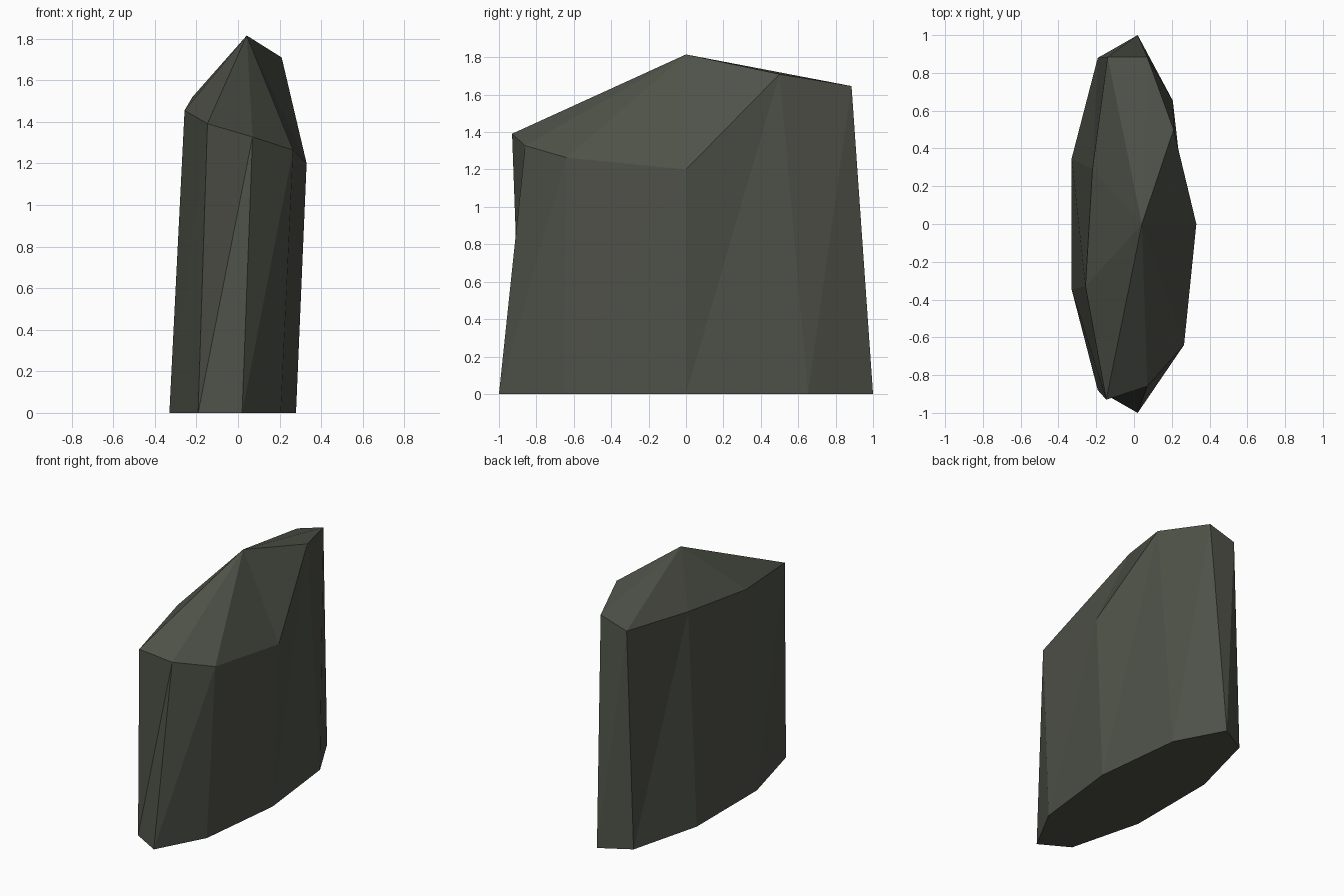
import bpy, bmesh, math

if "Cube" in bpy.data.objects:
    bpy.data.objects.remove(bpy.data.objects["Cube"])

# Single flat stone colour
stone = bpy.data.materials.new("dark_grey_green_stone")
stone.diffuse_color = (0.078, 0.085, 0.066, 1)
stone.use_nodes = True
stone.node_tree.nodes["Principled BSDF"].inputs["Base Color"].default_value = stone.diffuse_color

N = 9
bm = bmesh.new()

# Base: nine-sided ring squashed in x
base = []
for i in range(N):
    a = math.tau * i / N
    base.append(bm.verts.new((0.314 * math.cos(a) - 0.035,
                              1.0154 * math.sin(a), 0)))

# Shoulder: uneven ring, its height spirals up around the rock
shoulder_xy = [(0.33, 0), (0.21, 0.5), (0.07, 0.885), (-0.14, 0.885),
               (-0.22, 0.29), (-0.257, -0.33), (-0.147, -0.93),
               (0.07, -0.86), (0.265, -0.64)]
shoulder = [bm.verts.new((x, y, 1.2 + 0.0637 * ((N - i) % N)))
            for i, (x, y) in enumerate(shoulder_xy)]

# Off-centre peak
peak = bm.verts.new((0.042, 0, 1.815))

# Triangulated walls and cap, flat underside
for i in range(N):
    j = (i + 1) % N
    bm.faces.new((base[i], base[j], shoulder[j]))
    bm.faces.new((base[i], shoulder[j], shoulder[i]))
    bm.faces.new((shoulder[i], shoulder[j], peak))
bm.faces.new(base[::-1])

mesh = bpy.data.meshes.new("rock")
bm.to_mesh(mesh)
bm.free()
mesh.materials.append(stone)
bpy.context.collection.objects.link(bpy.data.objects.new("rock", mesh))
